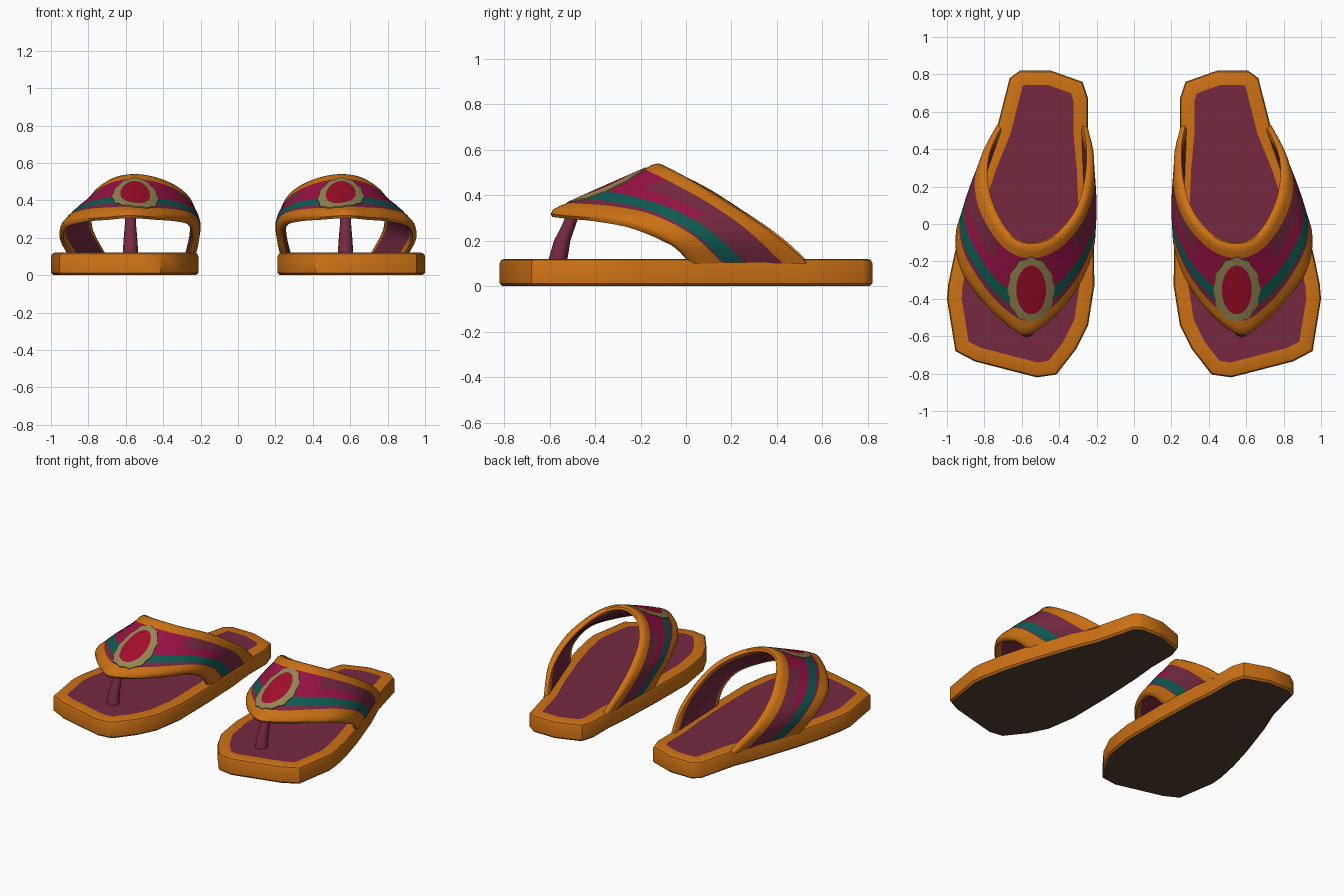
import bpy, bmesh, math
from mathutils import Vector
from mathutils.bvhtree import BVHTree

if "Cube" in bpy.data.objects:
    bpy.data.objects.remove(bpy.data.objects["Cube"])


def mat(name, rgb):
    m = bpy.data.materials.new(name)
    m.diffuse_color = (*rgb, 1)
    m.use_nodes = True
    m.node_tree.nodes["Principled BSDF"].inputs["Base Color"].default_value = m.diffuse_color
    return m


ORANGE = mat("orange trim", (0.60, 0.165, 0.007))
PURPLE = mat("plum lining", (0.18, 0.022, 0.053))
BROWN = mat("dark brown underside", (0.09, 0.05, 0.028))
TEAL = mat("teal stripe", (0.005, 0.107, 0.089))
MAGENTA = mat("magenta weave", (0.32, 0.006, 0.06))
BEIGE = mat("beige ring", (0.30, 0.24, 0.085))
CRIMSON = mat("crimson medallion", (0.36, 0.004, 0.024))


def finish(bm, name, mats, angle=40):
    """Make the right-hand part and mirror it for the left shoe."""
    me = bpy.data.meshes.new(name)
    bm.to_mesh(me)
    bm.free()
    ob = bpy.data.objects.new(name, me)
    bpy.context.collection.objects.link(ob)
    for m in mats:
        me.materials.append(m)
    bpy.ops.object.select_all(action='DESELECT')
    ob.select_set(True)
    bpy.context.view_layer.objects.active = ob
    bpy.ops.object.shade_smooth_by_angle(angle=math.radians(angle))
    mod = ob.modifiers.new("pair", 'MIRROR')
    mod.use_mirror_merge = False
    return ob


def bridge(bm, a, b, index=0):
    n = len(a)
    for i in range(n):
        j = (i + 1) % n
        bm.faces.new((a[i], a[j], b[j], b[i])).material_index = index


def cap(bm, ring, index=0):
    bm.faces.new(ring).material_index = index


# --- sole: outline swept through a slightly rounded wall profile ---
OUTLINE = [(.61, .82), (.445, .82), (.275, .76), (.245, .67), (.245, .48),
           (.228, .3), (.215, 0), (.212, -.33), (.245, -.54), (.31, -.67),
           (.415, -.805), (.52, -.82), (.85, -.735), (.955, -.68),
           (1.0, -.40), (.993, -.32), (.96, -.16), (.91, .02), (.81, .32),
           (.735, .505), (.665, .78)]


def inset(points, d):
    out = []
    for i, p in enumerate(points):
        p = Vector(p)
        e0 = (p - Vector(points[i - 1])).normalized()
        e1 = (Vector(points[(i + 1) % len(points)]) - p).normalized()
        n0, n1 = Vector((-e0.y, e0.x)), Vector((-e1.y, e1.x))
        out.append(p + (n0 + n1) * d / (1 + n0.dot(n1)))
    return out


bm = bmesh.new()
rings = []
for d, z in ((.012, 0), (0, .012), (0, .102), (.006, .114), (.02, .12), (.078, .12)):
    rings.append([bm.verts.new((p.x, p.y, z)) for p in inset(OUTLINE, d)])
for a, b in zip(rings, rings[1:]):
    bridge(bm, a, b, 0)
cap(bm, rings[-1], 1)
cap(bm, rings[0][::-1], 2)
finish(bm, "sole", [ORANGE, PURPLE, BROWN])

# --- strap: lofted between a front and a rear edge curve ---
FRONT = [(.23, .02, .10), (.215, -.08, .21), (.24, -.22, .285), (.32, -.38, .31),
         (.44, -.52, .32), (.58, -.60, .33), (.70, -.53, .32), (.82, -.41, .31),
         (.93, -.25, .28), (.957, -.08, .20), (.91, .02, .10)]
REAR = [(.25, .54, .10), (.225, .40, .23), (.24, .22, .355), (.29, .07, .45),
        (.40, -.06, .515), (.53, -.11, .545), (.65, -.08, .53), (.74, .03, .47),
        (.80, .20, .365), (.80, .38, .24), (.73, .54, .10)]


def spline(pts, s):
    """Catmull-Rom point on a control polygon."""
    i = min(max(int(s), 0), len(pts) - 2)
    f = s - i
    p = [Vector(pts[min(max(k, 0), len(pts) - 1)]) for k in range(i - 1, i + 3)]
    return 0.5 * (2 * p[1] + (p[2] - p[0]) * f
                  + (2 * p[0] - 5 * p[1] + 4 * p[2] - p[3]) * f * f
                  + (3 * p[1] - p[0] - 3 * p[2] + p[3]) * f ** 3)


def base(s, t):
    return spline(FRONT, s).lerp(spline(REAR, s), t)


def strap_point(s, t, offset):
    e = .05
    s0, s1 = max(s - e, 0), min(s + e, 10)
    n = (base(s1, t) - base(s0, t)).cross(base(s, 1) - base(s, 0)).normalized()
    side = min(1, abs(s - 5) / 3) * min(1, (5 - abs(s - 5)) / 1.5)
    return base(s, t) + n * (offset + .025 * side * 4 * t * (1 - t))


THICK = .036
FOOT = (.27, .29, .46, .62, .78)
MIDDLE = (.17, .27, .42, .60, .85)
COLS = 60
bm = bmesh.new()
loops = []
for c in range(COLS + 1):
    s = 10 * c / COLS
    w = 1 - abs(s - 5) / 5
    w = w * w * (3 - 2 * w)
    marks = [a + (b - a) * w for a, b in zip(FOOT, MIDDLE)]
    outer = ([(0, -.012), (.03, 0), (.1, .004)] + [(t, 0) for t in marks]
             + [(.92, .005), (.975, 0), (1, -.012)])
    inner = [(1, -THICK + .008), (.96, -THICK), (.9, -THICK),
             (.1, -THICK), (.04, -THICK), (0, -THICK + .008)]
    loops.append([bm.verts.new(strap_point(s, t, o)) for t, o in outer + inner])
n = len(loops[0])
for c in range(COLS):
    s = abs(10 * (c + .5) / COLS - 5)
    for r in range(n):
        q = (r + 1) % n
        f = bm.faces.new((loops[c][r], loops[c + 1][r], loops[c + 1][q], loops[c][q]))
        # stripe colours by row across the band
        if r in (3, 13):
            k = 1
        elif r == 4:
            k = 2
        elif r == 5:
            k = 3 if s < 3.4 else 1
        elif r == 6:
            k = 3 if s < 1.6 else 1
        else:
            k = 0
        f.material_index = k
cap(bm, loops[0])
cap(bm, loops[-1][::-1])
bmesh.ops.recalc_face_normals(bm, faces=bm.faces[:])
tree = BVHTree.FromBMesh(bm)
finish(bm, "strap", [ORANGE, PURPLE, TEAL, MAGENTA])

# --- medallion: thin scalloped oval plate draped on the strap ---
CX, CY, SEG = .55, -.35, 60


def drape(x, y, lift):
    hit, nrm, _, _ = tree.ray_cast(Vector((x, y, 2)), Vector((0, 0, -1)))
    return hit + nrm * lift if hit else Vector((x, y, .35))


bm = bmesh.new()
rings = []
ovals = [(.02, .033, .006), (.04, .066, .006), (.06, .1, .006), (.078, .13, .006),
         (.1, .15, .006), (.121, .17, .005), (.123, .172, -.003)]
for k, (rx, ry, lift) in enumerate(ovals):
    ring = []
    for i in range(SEG):
        a = 2 * math.pi * i / SEG
        m = 1 + (.03 * math.cos(12 * a) if k > 4 else 0)
        ring.append(bm.verts.new(drape(CX + rx * m * math.cos(a),
                                       CY + ry * m * math.sin(a), lift)))
    rings.append(ring)
cap(bm, rings[0], 0)
for k in range(len(rings) - 1):
    bridge(bm, rings[k + 1], rings[k], 0 if k < 3 else 1)
bmesh.ops.recalc_face_normals(bm, faces=bm.faces[:])
if sum(f.normal.z for f in bm.faces) < 0:
    bmesh.ops.reverse_faces(bm, faces=bm.faces[:])
finish(bm, "medallion", [CRIMSON, BEIGE])

# --- toe post: tapered, leaning back under the strap tip ---
bm = bmesh.new()
rings = []
for y, z, r in ((-.565, .11, .042), (-.545, .20, .036), (-.515, .27, .030), (-.485, .345, .028)):
    rings.append([bm.verts.new((.575 + r * math.cos(a), y + r * math.sin(a), z))
                  for a in (2 * math.pi * i / 12 for i in range(12))])
for a, b in zip(rings, rings[1:]):
    bridge(bm, a, b)
cap(bm, rings[-1])
cap(bm, rings[0][::-1])
finish(bm, "toe_post", [PURPLE])
